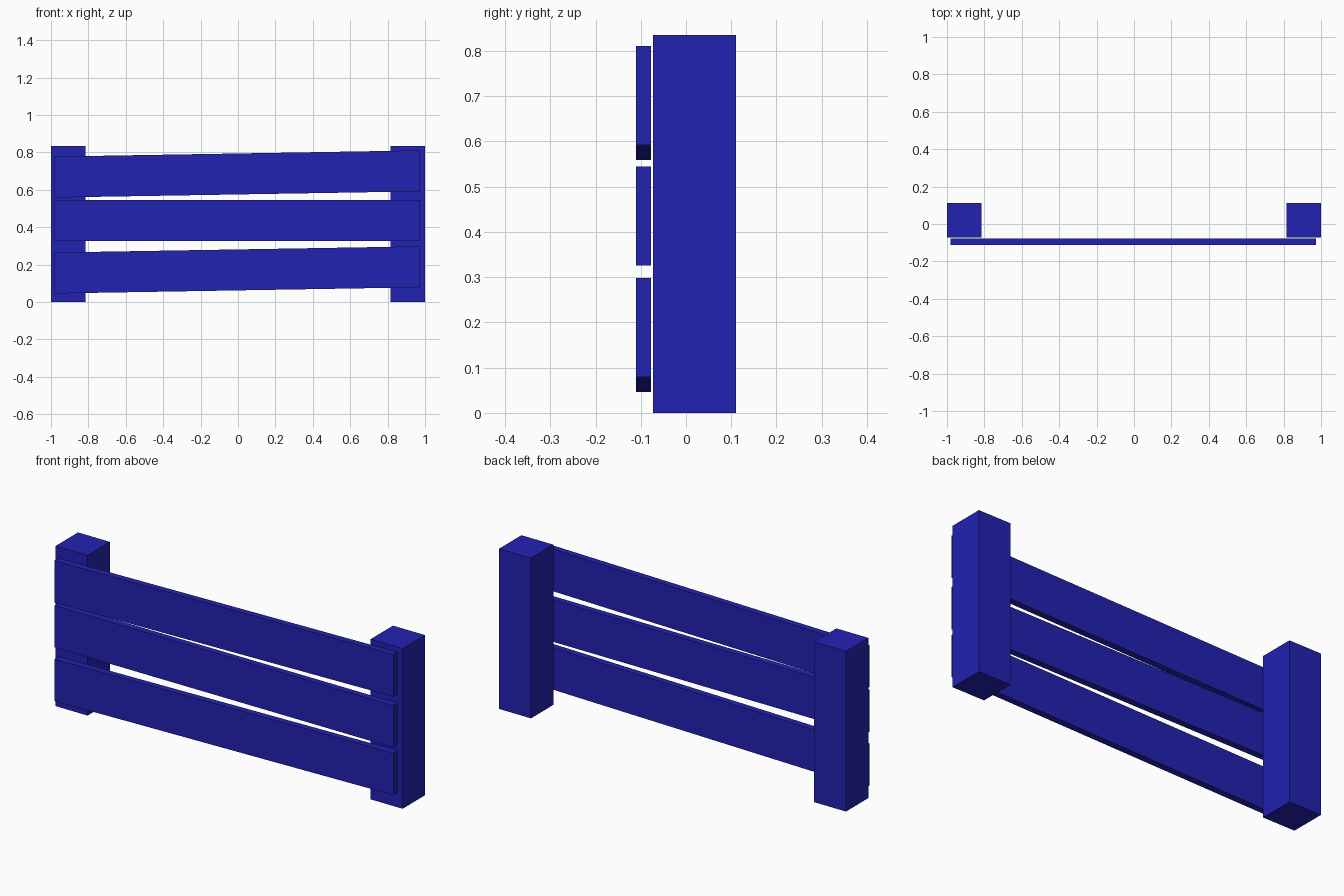
import bpy
import bmesh
from mathutils import Vector

if "Cube" in bpy.data.objects:
    bpy.data.objects.remove(bpy.data.objects["Cube"], do_unlink=True)

# Single blue paint
BLUE = (0.016, 0.016, 0.45, 1.0)
paint = bpy.data.materials.new("blue_paint")
paint.use_nodes = True
paint.diffuse_color = BLUE
paint.node_tree.nodes["Principled BSDF"].inputs["Base Color"].default_value = BLUE


def box(name, low, high, rise=0.0):
    """Box between two corners; its right end is lifted by rise."""
    low, high = Vector(low), Vector(high)
    size = high - low
    bm = bmesh.new()
    bmesh.ops.create_cube(bm, size=1)
    for v in bm.verts:
        lift = rise * (v.co.x + 0.5)
        v.co = (low + high) / 2 + v.co * size
        v.co.z += lift
    mesh = bpy.data.meshes.new(name)
    bm.to_mesh(mesh)
    bm.free()
    mesh.materials.append(paint)
    obj = bpy.data.objects.new(name, mesh)
    bpy.context.collection.objects.link(obj)
    return obj


# Square posts at both ends
POST_WIDTH, POST_HEIGHT = 0.184, 0.835
for name, x in (("right_post", -1.0), ("left_post", 1.0 - POST_WIDTH)):
    box(name, (x, -0.073, 0), (x + POST_WIDTH, 0.111, POST_HEIGHT))

# Planks on the front: the outer two slope up to the left post
PLANK_HEIGHT = 0.219
for name, z, rise in (("bottom_plank", 0.046, 0.033),
                      ("middle_plank", 0.326, 0.0),
                      ("top_plank", 0.559, 0.033)):
    box(name, (-0.98, -0.111, z), (0.973, -0.077, z + PLANK_HEIGHT), rise)
